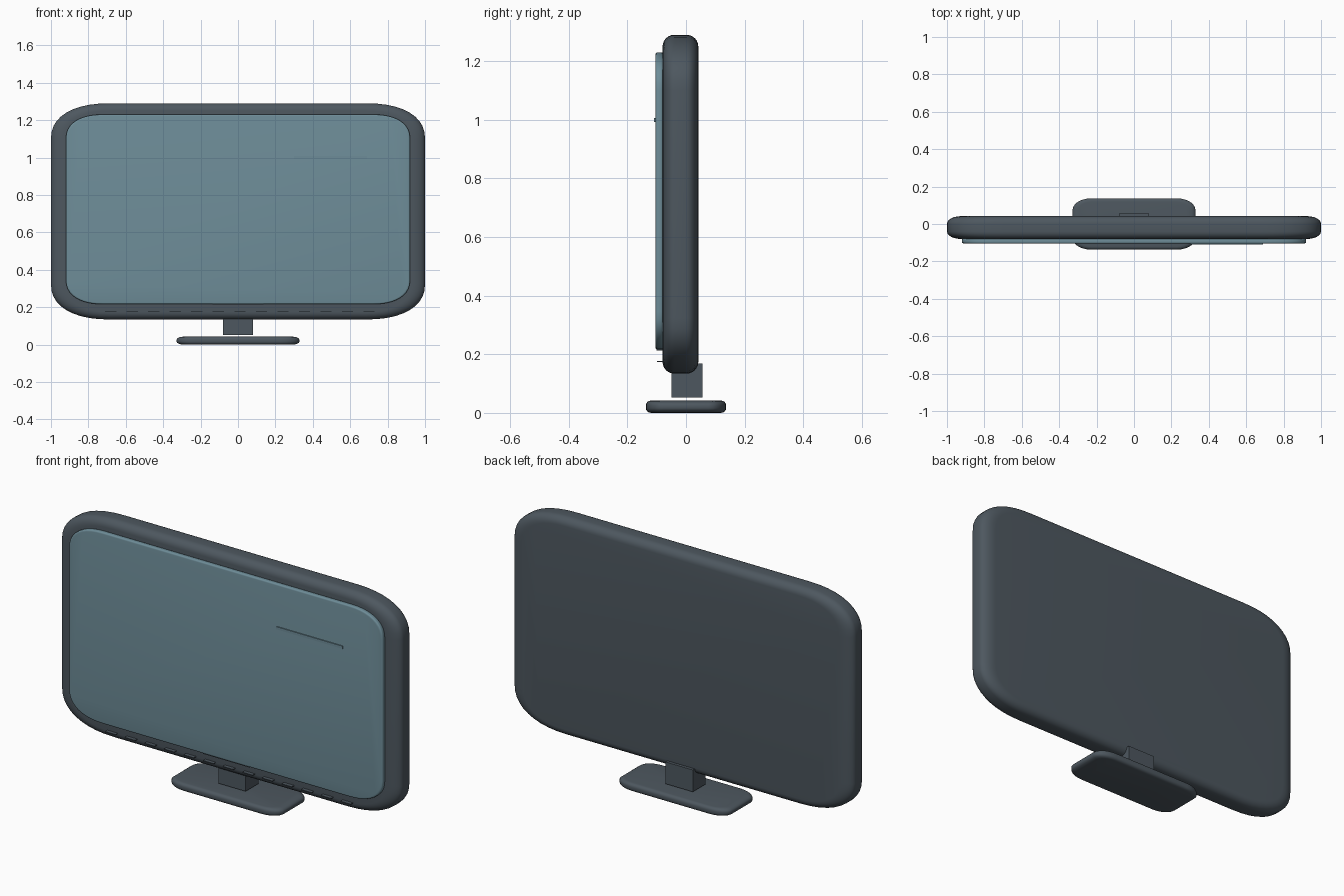
import bpy
import bmesh
import math

cube = bpy.data.objects.get("Cube")
if cube:
    bpy.data.objects.remove(cube, do_unlink=True)


def material(name, rgb):
    mat = bpy.data.materials.new(name)
    mat.use_nodes = True
    mat.diffuse_color = (*rgb, 1)
    mat.node_tree.nodes["Principled BSDF"].inputs["Base Color"].default_value = (*rgb, 1)
    return mat


CASING = material("slate grey", (0.075, 0.096, 0.115))
GLASS = material("dusty blue", (0.155, 0.265, 0.315))


def finish(name, bm, mat, smooth=False):
    bmesh.ops.recalc_face_normals(bm, faces=bm.faces)
    mesh = bpy.data.meshes.new(name)
    bm.to_mesh(mesh)
    bm.free()
    mesh.materials.append(mat)
    obj = bpy.data.objects.new(name, mesh)
    bpy.context.collection.objects.link(obj)
    if smooth:
        bpy.ops.object.select_all(action="DESELECT")
        obj.select_set(True)
        bpy.context.view_layer.objects.active = obj
        bpy.ops.object.shade_smooth_by_angle(angle=math.radians(40))
    return obj


def box(name, x, y, z, mat):
    """Plain box from (low, high) ranges."""
    bm = bmesh.new()
    bmesh.ops.create_cube(bm, size=1)
    for v in bm.verts:
        v.co = [(r[0] + r[1]) / 2 + c * (r[1] - r[0])
                for c, r in zip(v.co, (x, y, z))]
    return finish(name, bm, mat)


def outline(half, corner, power, steps):
    """Rounded rectangle with elliptical corners, counter-clockwise."""
    points = []
    for quarter in range(4):
        for i in range(steps + 1):
            a = math.pi / 2 * (quarter + i / steps)
            c, s = math.cos(a), math.sin(a)
            sx = 1 if quarter in (0, 3) else -1
            sy = 1 if quarter < 2 else -1
            points.append((sx * (half[0] - corner[0] + corner[0] * abs(c) ** (2 / power)),
                           sy * (half[1] - corner[1] + corner[1] * abs(s) ** (2 / power))))
    return points


def slab(name, half, corner, depth, edge, place, mat, power=2.3, steps=10, rounds=6):
    """Slab with rounded corners and rolled edges; edge = (inset u, inset v, depth)."""
    bm = bmesh.new()
    angles = [math.pi / 2 * i / rounds for i in range(rounds + 1)]
    levels = [(1 - math.sin(a), depth[0] + edge[2] * (1 - math.cos(a))) for a in angles]
    levels += [(1 - math.sin(a), depth[1] - edge[2] * (1 - math.cos(a)))
               for a in reversed(angles)]
    rings = []
    for inset, w in levels:
        du, dv = edge[0] * inset, edge[1] * inset
        points = outline((half[0] - du, half[1] - dv),
                         (corner[0] - du, corner[1] - dv), power, steps)
        rings.append([bm.verts.new(place(u, v, w)) for u, v in points])
    n = len(rings[0])
    for a, b in zip(rings, rings[1:]):
        for i in range(n):
            j = (i + 1) % n
            bm.faces.new((a[i], a[j], b[j], b[i]))
    bm.faces.new(rings[0])
    bm.faces.new(rings[-1])
    return finish(name, bm, mat, smooth=True)


# Display housing and raised screen panel
slab("housing", (1.0, 0.578), (0.32, 0.19), (-0.08, 0.042), (0.075, 0.04, 0.04),
     lambda u, v, w: (u, w, v + 0.712), CASING)
slab("screen", (0.92, 0.507), (0.2, 0.13), (-0.104, -0.078), (0.012, 0.008, 0.006),
     lambda u, v, w: (u, w, v + 0.723), GLASS, rounds=3)

# Thin highlight bar on the screen
box("screen_bar", (0.3, 0.69), (-0.109, -0.1), (0.993, 1.007), GLASS)

# Trim strip and row of vents under the screen
box("trim_strip", (-0.135, 0.135), (-0.1, -0.075), (0.213, 0.22), CASING)
for i in range(13):
    x = -0.68 + i * 0.115
    box(f"vent_{i + 1}", (x - 0.03, x + 0.03), (-0.099, -0.07), (0.173, 0.177), CASING)

# Stand
box("neck", (-0.08, 0.08), (-0.05, 0.057), (0.052, 0.168), CASING)
slab("base", (0.328, 0.137), (0.1, 0.06), (0.0, 0.042), (0.035, 0.018, 0.016),
     lambda u, v, w: (u, v, w), CASING, power=2, steps=6, rounds=4)
